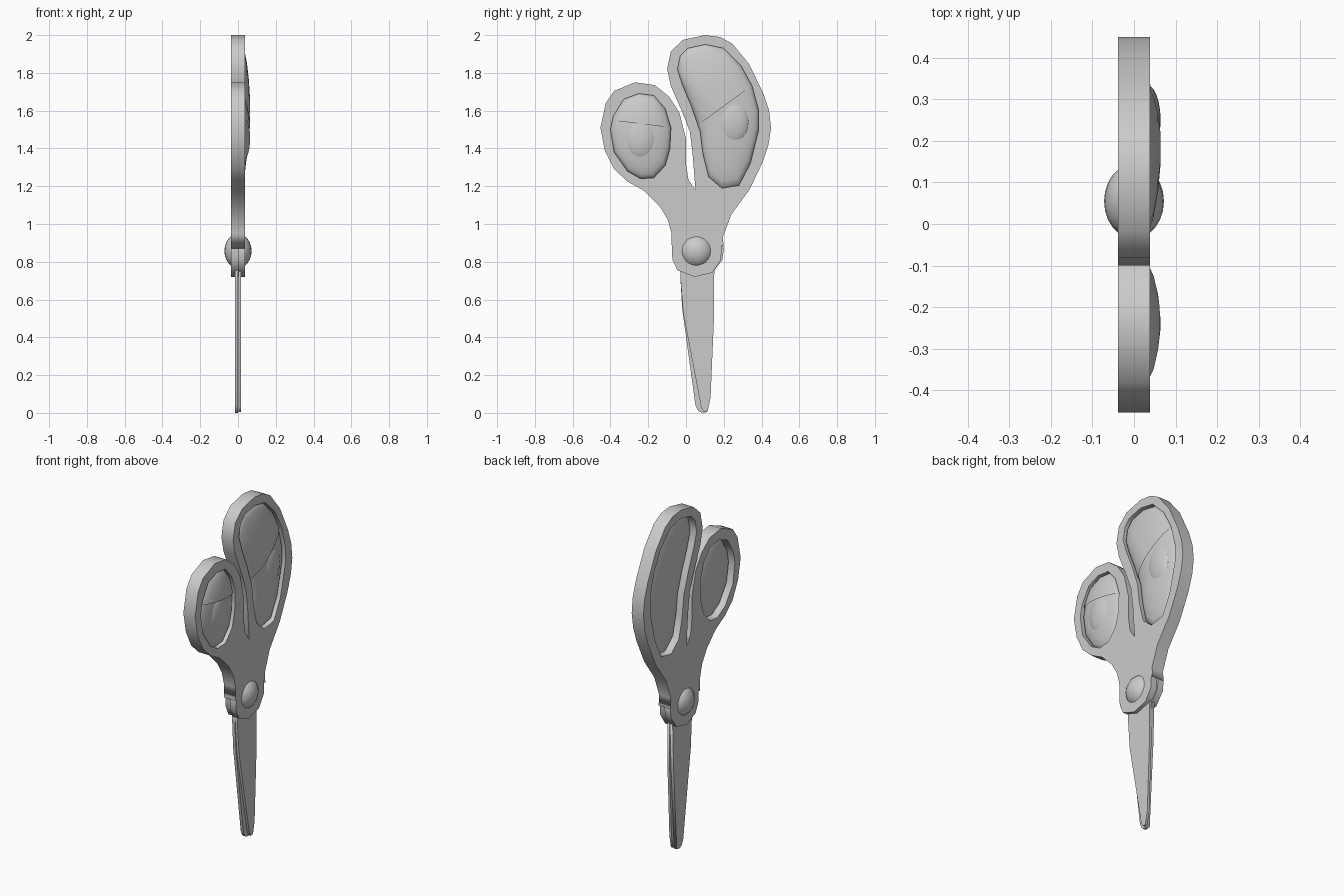
import bpy, bmesh, math
from mathutils import Vector

if "Cube" in bpy.data.objects:
    bpy.data.objects.remove(bpy.data.objects["Cube"])


def plate(name, loops, x0, x1):
    """Extrude (y, z) outlines between x0 and x1; inner loops become holes."""
    cu = bpy.data.curves.new(name, 'CURVE')
    cu.dimensions = '2D'
    cu.fill_mode = 'BOTH'
    cu.extrude = (x1 - x0) / 2
    for pts in loops:
        sp = cu.splines.new('POLY')
        sp.points.add(len(pts) - 1)
        for p, (y, z) in zip(sp.points, pts):
            p.co = (y, z, 0, 1)
        sp.use_cyclic_u = True
    ob = bpy.data.objects.new(name, cu)
    bpy.context.collection.objects.link(ob)
    ob.rotation_euler = (math.pi / 2, 0, math.pi / 2)
    ob.location.x = (x0 + x1) / 2
    bpy.ops.object.select_all(action='DESELECT')
    ob.select_set(True)
    bpy.context.view_layer.objects.active = ob
    bpy.ops.object.convert(target='MESH')
    return ob


def dome(name, rim, centre, x0, h, cut=None):
    """Domed sheet filling a rim; cut = (point, direction) keeps the part above."""
    bm = bmesh.new()
    cy, cz = centre
    rings = []
    for t in (1, .97, .9, .75, .5, .25):
        x = x0 + h * math.sqrt(1 - t * t)
        rings.append([bm.verts.new((x, cy + (y - cy) * t, cz + (z - cz) * t)) for y, z in rim])
    tip = bm.verts.new((x0 + h, cy, cz))
    n = len(rim)
    for i in range(n):
        j = (i + 1) % n
        for a, b in zip(rings, rings[1:]):
            bm.faces.new((a[i], a[j], b[j], b[i]))
        bm.faces.new((rings[-1][i], rings[-1][j], tip))
    if cut:
        (py, pz), (dy, dz) = cut
        bmesh.ops.bisect_plane(bm, geom=bm.verts[:] + bm.edges[:] + bm.faces[:],
                               plane_co=Vector((0, py, pz)), plane_no=Vector((0, -dz, dy)),
                               clear_inner=True)
    for f in bm.faces:
        f.normal_update()
        if f.normal.x * h < 0:
            f.normal_flip()
        f.smooth = True
    me = bpy.data.meshes.new(name)
    bm.to_mesh(me)
    bm.free()
    ob = bpy.data.objects.new(name, me)
    bpy.context.collection.objects.link(ob)
    return ob


def ball(name, loc, scale):
    bpy.ops.mesh.primitive_uv_sphere_add(segments=24, ring_count=12, radius=1, location=loc)
    ob = bpy.context.object
    ob.name = name
    ob.scale = scale
    bpy.ops.object.shade_smooth()


T = 0.038  # half thickness of the handles

# finger holes
small_hole = [(-.24, 1.24), (-.17, 1.245), (-.11, 1.31), (-.085, 1.4), (-.08, 1.51), (-.11, 1.61),
              (-.17, 1.68), (-.25, 1.69), (-.33, 1.66), (-.385, 1.57), (-.4, 1.5), (-.38, 1.38),
              (-.31, 1.28)]
large_hole = [(-.045, 1.82), (-.02, 1.74), (.03, 1.62), (.075, 1.49), (.09, 1.37), (.12, 1.25),
              (.19, 1.19), (.28, 1.205), (.34, 1.32), (.385, 1.5), (.385, 1.6), (.35, 1.73),
              (.29, 1.84), (.2, 1.93), (.1, 1.95), (.01, 1.93), (-.03, 1.89)]

# handles at full thickness
plate('small_handle', [[(.05, 1.18), (.013, 1.235), (0, 1.315), (0, 1.45), (-.035, 1.59), (-.09, 1.675),
                        (-.165, 1.735), (-.27, 1.75), (-.38, 1.705), (-.425, 1.64), (-.453, 1.51),
                        (-.43, 1.39), (-.38, 1.29), (-.31, 1.225), (-.22, 1.175), (-.14, 1.095),
                        (-.095, 1.02), (-.077, .95), (-.075, .87), (0, 1.05)], small_hole], -T, T)
plate('large_handle', [[(.05, 1.18), (.105, 1.08), (.15, .98), (.2, .87), (.195, .93), (.24, 1.05),
                        (.335, 1.18), (.405, 1.325), (.437, 1.42), (.45, 1.51), (.44, 1.6), (.41, 1.69),
                        (.335, 1.845), (.245, 1.955), (.18, 1.99), (.1, 2), (-.015, 1.975), (-.08, 1.915),
                        (-.1, 1.82), (-.08, 1.73), (-.025, 1.605), (.02, 1.49), (.035, 1.37)],
                       large_hole], -T, T)

# half-thickness plates overlapping at the pivot
plate('pivot_plate_outer', [[(.05, 1.18), (0, 1.05), (-.075, .87), (-.072, .81), (-.045, .755), (.045, .72),
                             (.14, .742), (.185, .81), (.19, .9), (.15, .98), (.105, 1.08)]], 0, T)
plate('pivot_plate_inner', [[(.05, 1.18), (0, 1.05), (-.065, .9), (-.06, .81), (-.035, .755), (.045, .72),
                             (.14, .742), (.193, .81), (.2, .87), (.15, .98), (.105, 1.08)]], -T, 0)

# crossing blades
plate('blade_outer', [[(-.03, .8), (-.03, .72), (-.015, .53), (.08, .03), (.095, .005), (.115, .01),
                       (.13, .08), (.148, .5), (.15, .8)]], .003, .017)
plate('blade_inner', [[(-.03, .8), (-.03, .72), (-.02, .55), (.05, .04), (.065, .01), (.085, 0),
                       (.11, .005), (.14, .5), (.15, .8)]], -.017, 0)

# rivet
ball('rivet', (0, .055, .857), (.072, .09, .09))

# eyes set into the finger holes: lens-shaped eyeball, lid and pupil
for side, rim, centre, cut, pupil in (
        ('small', small_hole, (-.24, 1.47), ((-.24, 1.53), (.32, -.04)), (-.24, 1.455)),
        ('large', large_hole, (.2, 1.57), ((.23, 1.645), (.24, .175)), (.25, 1.54))):
    dome(side + '_eyeball_front', rim, centre, .008, .046)
    dome(side + '_eyeball_back', rim, centre, .008, -.034)
    dome(side + '_eyelid', rim, centre, .012, .053, cut)
    ball(side + '_pupil', (.03, *pupil), (.034, .085, .115))
